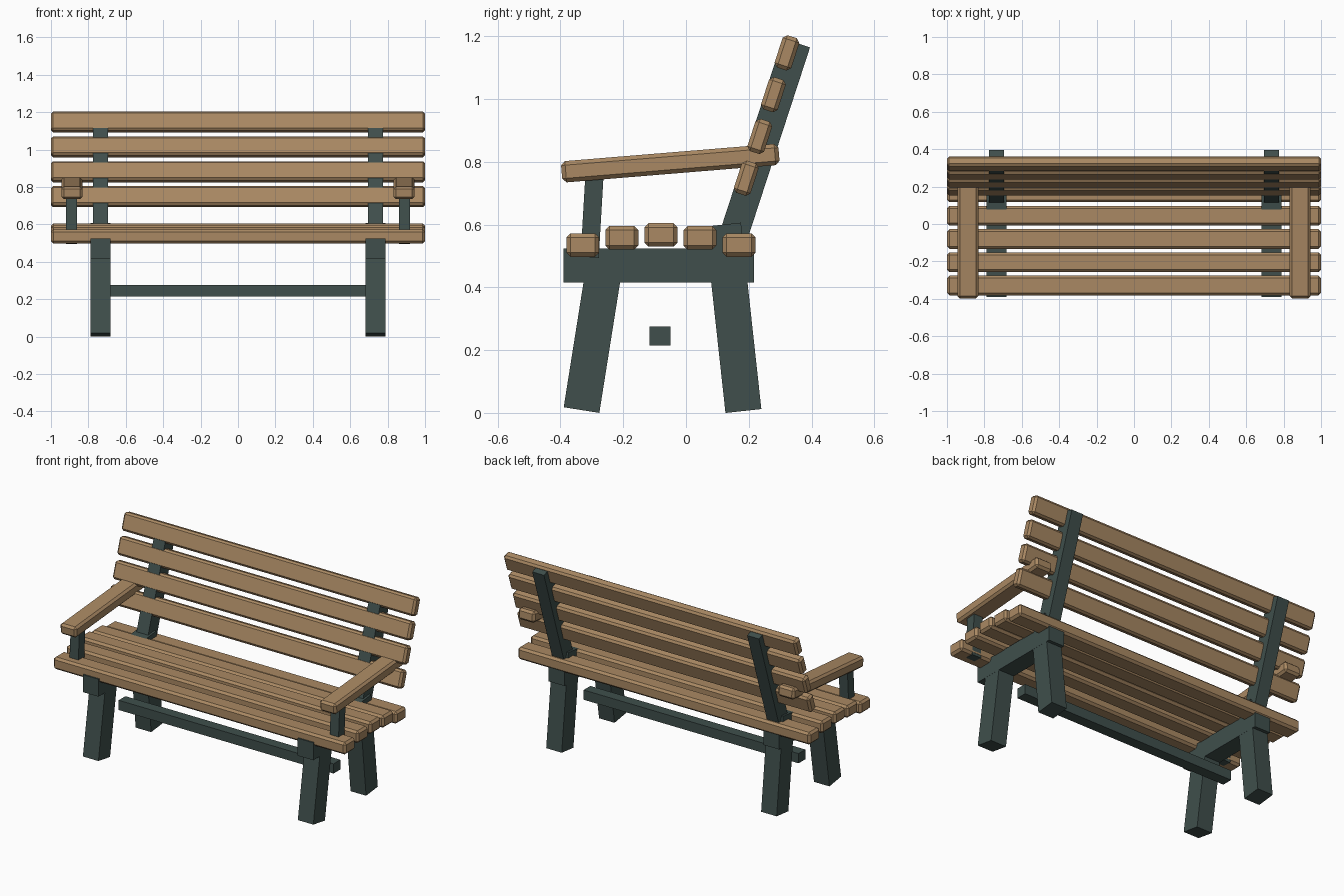
import bpy
import bmesh
from math import atan2, hypot, radians, sin, cos
from mathutils import Matrix, Vector

cube = bpy.data.objects.get("Cube")
if cube:
    bpy.data.objects.remove(cube)


def material(name, rgb):
    mat = bpy.data.materials.new(name)
    mat.use_nodes = True
    mat.diffuse_color = (*rgb, 1)
    mat.node_tree.nodes["Principled BSDF"].inputs["Base Color"].default_value = (*rgb, 1)
    return mat


wood = material("tan wood", (0.40, 0.25, 0.125))
iron = material("dark green iron", (0.05, 0.078, 0.072))


def box(name, centre, size, lean, mat, chamfer=0):
    """Box leaned backwards about x, with optional chamfered edges."""
    bm = bmesh.new()
    bmesh.ops.create_cube(bm, size=1, matrix=Matrix.Diagonal((*size, 1)))
    if chamfer:
        bmesh.ops.bevel(bm, geom=bm.edges[:], offset=chamfer, segments=1,
                        affect='EDGES', profile=0.5)
    mesh = bpy.data.meshes.new(name)
    bm.to_mesh(mesh)
    bm.free()
    mesh.materials.append(mat)
    obj = bpy.data.objects.new(name, mesh)
    obj.location = centre
    obj.rotation_euler.x = -lean
    bpy.context.collection.objects.link(obj)
    return obj


def strut(name, x, width, depth, bottom, top, mat):
    """Upright bar between two (y, z) points."""
    dy, dz = top[0] - bottom[0], top[1] - bottom[1]
    centre = (x, (bottom[0] + top[0]) / 2, (bottom[1] + top[1]) / 2)
    return box(name, centre, (width, depth, hypot(dy, dz)), atan2(dy, dz), mat)


# Seat slats, gently crowned
for i, z in enumerate((0.535, 0.558, 0.567, 0.558, 0.535)):
    box(f"seat_slat_{i + 1}", (0, -0.329 + i * 0.1245, z), (2, 0.105, 0.075), 0, wood, 0.013)

# Backrest slats along the leaning posts
lean = radians(18)
for i in range(4):
    d = i * 0.14
    box(f"back_slat_{i + 1}", (0, 0.192 + d * sin(lean), 0.748 + d * cos(lean)),
        (2, 0.056, 0.108), lean, wood, 0.012)

# Side frames and armrests
for side, s in (("left", 1), ("right", -1)):
    x = s * 0.735
    strut(f"{side}_front_leg", x, 0.106, 0.115, (-0.333, 0.009), (-0.255, 0.50), iron)
    strut(f"{side}_rear_leg", x, 0.106, 0.115, (0.183, 0.006), (0.118, 0.60), iron)
    box(f"{side}_seat_beam", (x, -0.087, 0.47), (0.107, 0.606, 0.108), 0, iron)
    strut(f"{side}_back_post", x, 0.08, 0.091, (0.137, 0.52), (0.352, 1.179), iron)
    strut(f"{side}_arm_post", s * 0.89, 0.06, 0.058, (-0.307, 0.496), (-0.291, 0.77), iron)
    box(f"{side}_armrest", (s * 0.888, -0.05, 0.796), (0.112, 0.695, 0.068),
        radians(-4.7), wood, 0.013)

# Stretcher under the seat
box("stretcher", (0, -0.083, 0.245), (1.47, 0.066, 0.06), 0, iron)
